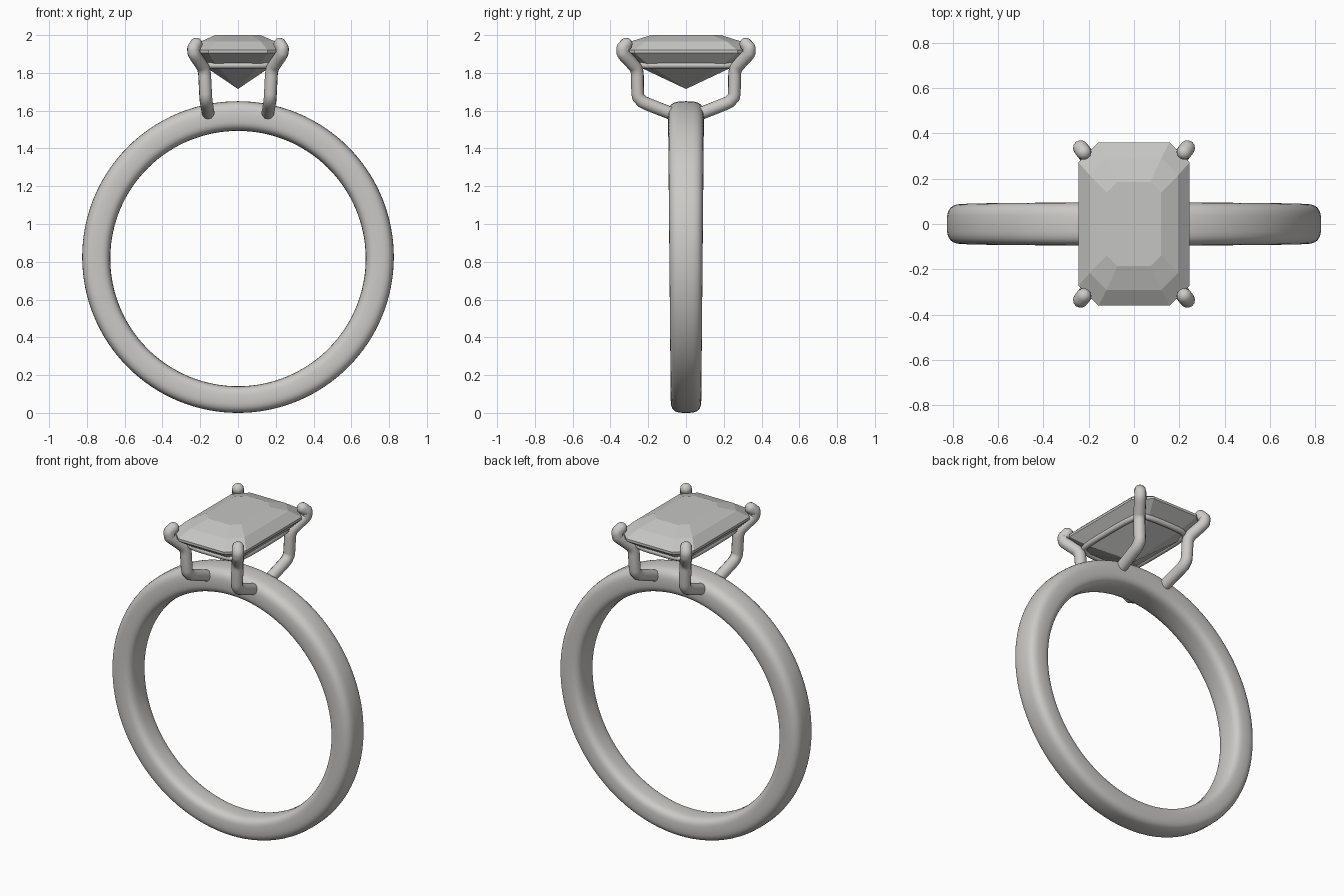
import bpy, bmesh
from math import sin, cos, pi, sqrt, copysign
from mathutils import Vector

cube = bpy.data.objects.get("Cube")
if cube:
    bpy.data.objects.remove(cube, do_unlink=True)


def material(name, color):
    mat = bpy.data.materials.new(name)
    mat.use_nodes = True
    mat.diffuse_color = color
    mat.node_tree.nodes["Principled BSDF"].inputs["Base Color"].default_value = color
    return mat


metal = material("pale metal", (0.6, 0.59, 0.57, 1))
gem = material("pale stone", (0.56, 0.56, 0.55, 1))


def loft(name, rings, mat, closed=False, smooth=False):
    """Skin a list of equal-length point rings; close the loop or cap the ends."""
    bm = bmesh.new()
    loops = [[bm.verts.new(p) for p in ring] for ring in rings]
    pairs = list(zip(loops, loops[1:]))
    if closed:
        pairs.append((loops[-1], loops[0]))
    else:
        bm.faces.new(loops[0])
        bm.faces.new(loops[-1])
    for a, b in pairs:
        for i in range(len(a)):
            j = (i + 1) % len(a)
            bm.faces.new((a[i], a[j], b[j], b[i]))
    bmesh.ops.remove_doubles(bm, verts=bm.verts, dist=0.0005)
    bmesh.ops.recalc_face_normals(bm, faces=bm.faces)
    mesh = bpy.data.meshes.new(name)
    bm.to_mesh(mesh)
    bm.free()
    mesh.materials.append(mat)
    for poly in mesh.polygons:
        poly.use_smooth = smooth
    obj = bpy.data.objects.new(name, mesh)
    bpy.context.collection.objects.link(obj)
    return obj


def rounded(points, cuts=2, ratio=0.2, closed=False):
    """Soften the corners of a path by repeated corner cutting."""
    pts = [Vector(p) for p in points]
    for _ in range(cuts):
        ends = pts + pts[:1] if closed else pts
        new = []
        for a, b in zip(ends, ends[1:]):
            new += [a.lerp(b, ratio), b.lerp(a, ratio)]
        pts = new if closed else [pts[0]] + new[1:-1] + [pts[-1]]
    return pts


def tube(name, points, radius, mat, closed=False, round_tip=False):
    """Sweep a circle along a path, with an optional domed end."""
    path = [(p, 1) for p in points]
    if round_tip:
        end = points[-1]
        along = (end - points[-2]).normalized()
        for k in range(1, 6):
            t = k / 5 * 0.99
            path.append((end + along * radius * sin(t * pi / 2), cos(t * pi / 2)))
    curve = bpy.data.curves.new(name, "CURVE")
    curve.dimensions = "3D"
    curve.bevel_depth = radius
    curve.bevel_resolution = 4
    curve.use_fill_caps = True
    spline = curve.splines.new("POLY")
    spline.points.add(len(path) - 1)
    for pt, (p, r) in zip(spline.points, path):
        pt.co = (*p, 1)
        pt.radius = r
    spline.use_cyclic_u = closed
    spline.use_smooth = True
    curve.materials.append(mat)
    obj = bpy.data.objects.new(name, curve)
    bpy.context.collection.objects.link(obj)
    bpy.ops.object.select_all(action="DESELECT")
    obj.select_set(True)
    bpy.context.view_layer.objects.active = obj
    bpy.ops.object.convert(target="MESH")
    return obj


# Band: soft-cornered section, slightly wider and thicker at the top
def power(v, e):
    return copysign(abs(v) ** e, v)


sections = []
for i in range(128):
    a = 2 * pi * i / 128
    up = sin(a)
    inner, outer = 0.676 - 0.008 * up, 0.825
    half_width = 0.088 + 0.007 * up
    mid, half = (inner + outer) / 2, (outer - inner) / 2
    ring = []
    for k in range(32):
        b = 2 * pi * k / 32
        c = cos(b)
        r = mid + half * power(c, 0.7 if c > 0 else 0.6)
        ring.append((r * cos(a), half_width * power(sin(b), 0.6), 0.825 + r * up))
    sections.append(ring)
loft("band", sections, metal, closed=True, smooth=True)


# Stone: step-cut rectangle with clipped corners
def octagon(x, y, clip, z):
    return [(x, y - clip, z), (x - clip, y, z), (clip - x, y, z), (-x, y - clip, z),
            (-x, clip - y, z), (clip - x, -y, z), (x - clip, -y, z), (x, clip - y, z)]


stone_steps = [
    (0.0004, 0.0004, 0.0001, 1.715),  # culet
    (0.185, 0.265, 0.07, 1.84),       # pavilion
    (0.245, 0.36, 0.088, 1.905),      # girdle
    (0.245, 0.36, 0.088, 1.92),
    (0.195, 0.29, 0.075, 1.967),      # crown
    (0.12, 0.185, 0.047, 2.0),        # table
]
loft("stone", [octagon(*step) for step in stone_steps], gem)

# Rail under the stone
rail = rounded(octagon(0.185, 0.27, 0.05, 1.84), closed=True)
tube("stone_rail", rail, 0.017, metal, closed=True)

# Four claws rising from the band and hooking over the stone corners
claw = [(0.155, 0.04, 1.57), (0.17, 0.255, 1.655), (0.178, 0.258, 1.82),
        (0.233, 0.333, 1.9), (0.236, 0.336, 1.93), (0.222, 0.317, 1.952)]
for sx, side in ((1, "left"), (-1, "right")):
    for sy, end in ((1, "back"), (-1, "front")):
        path = rounded([(x * sx, y * sy, z) for x, y, z in claw], ratio=0.12)
        tube(f"{end}_{side}_claw", path, 0.034, metal, round_tip=True)
